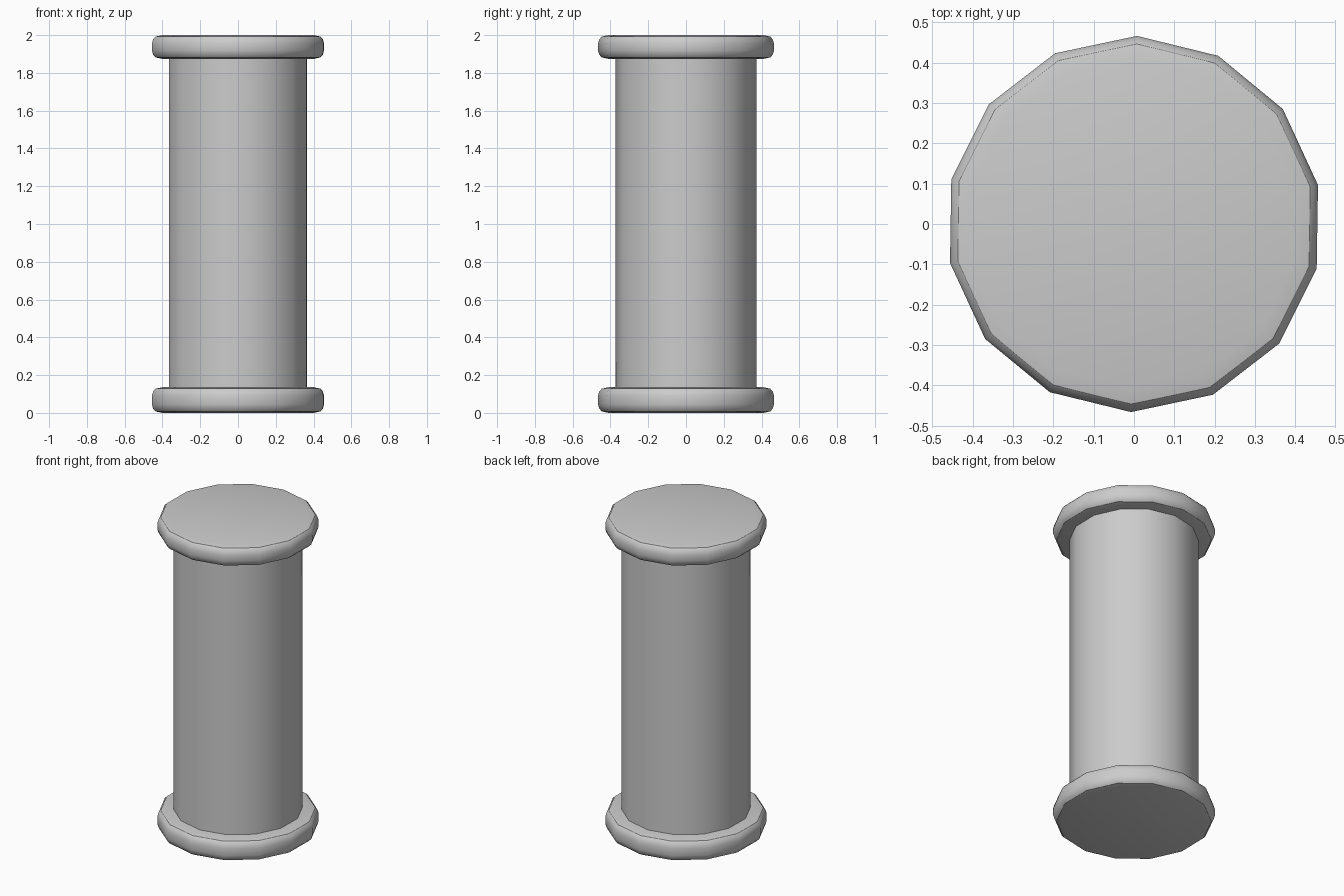
import bpy, bmesh, math

if "Cube" in bpy.data.objects:
    bpy.data.objects.remove(bpy.data.objects["Cube"])

SIDES = 14
TURN = math.radians(89.1)  # a corner points almost straight along y


def lathe(name, profile):
    """Revolve (radius, z) points into a capped 14-sided solid."""
    bm = bmesh.new()
    rings = []
    for r, z in profile:
        rings.append([bm.verts.new((r * math.cos(TURN + i * math.tau / SIDES),
                                    r * math.sin(TURN + i * math.tau / SIDES), z))
                      for i in range(SIDES)])
    for a, b in zip(rings, rings[1:]):
        for i in range(SIDES):
            j = (i + 1) % SIDES
            bm.faces.new((a[i], a[j], b[j], b[i]))
    bm.faces.new(rings[0][::-1])
    bm.faces.new(rings[-1])
    bmesh.ops.recalc_face_normals(bm, faces=bm.faces)
    mesh = bpy.data.meshes.new(name)
    bm.to_mesh(mesh)
    bm.free()
    ob = bpy.data.objects.new(name, mesh)
    bpy.context.collection.objects.link(ob)
    bpy.ops.object.select_all(action='DESELECT')
    ob.select_set(True)
    bpy.context.view_layer.objects.active = ob
    bpy.ops.object.shade_smooth_by_angle(angle=math.radians(32))
    return ob


def flange(name, z0, z1):
    """Disc with softly rounded rims."""
    half = [(0.41, 0.0), (0.446, 0.008), (0.459, 0.022), (0.466, 0.045)]
    lathe(name, [(r, z0 + d) for r, d in half] +
                [(r, z1 - d) for r, d in reversed(half)])


# End discs
flange("bottom_flange", 0.0, 0.136)
flange("top_flange", 1.874, 2.0)

# Shaft, ends tucked into the discs
lathe("shaft", [(0.373, 0.07), (0.373, 1.94)])
